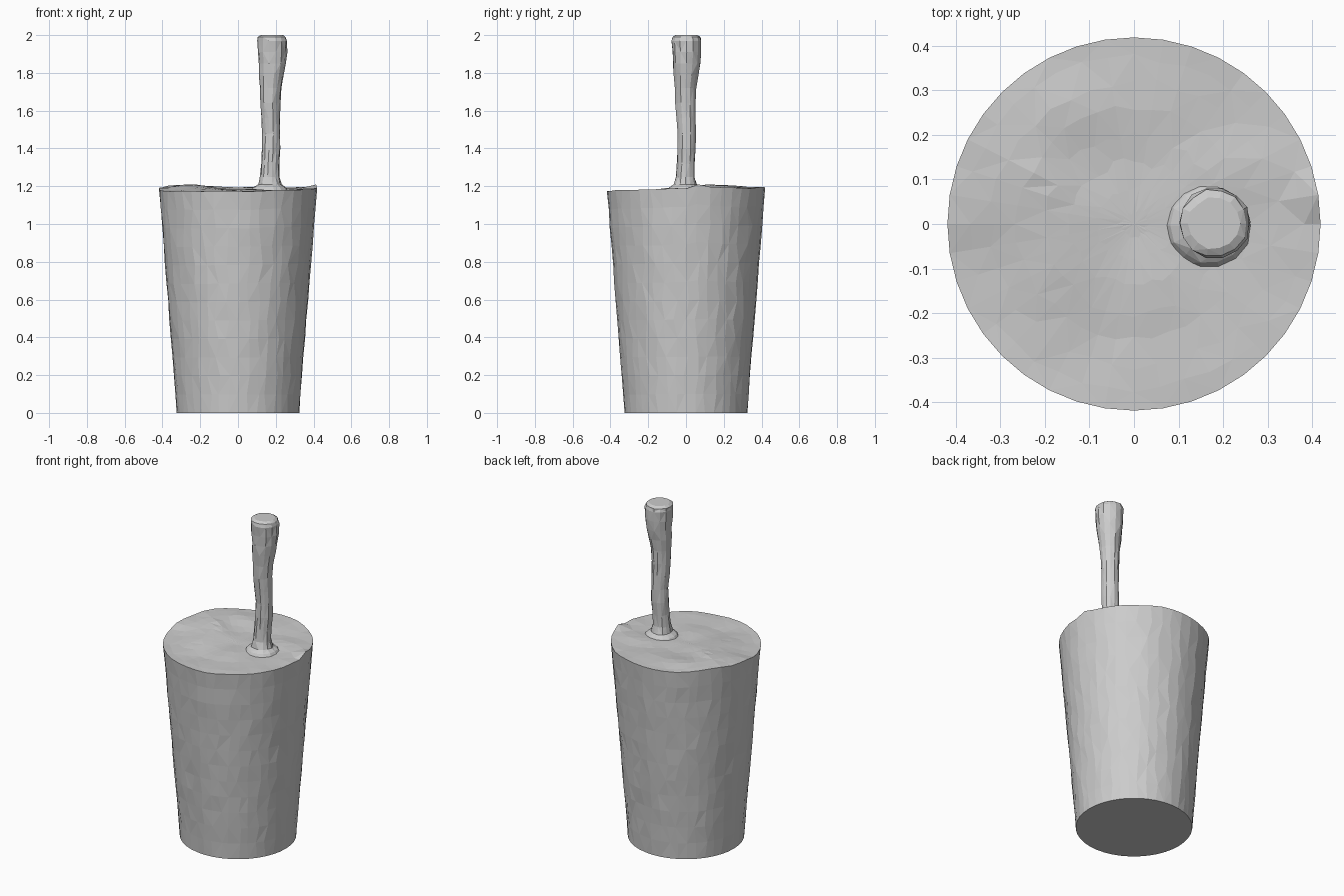
import bpy, bmesh, math, random
from mathutils import Vector, noise

if "Cube" in bpy.data.objects:
    bpy.data.objects.remove(bpy.data.objects["Cube"])

random.seed(4)
SIDES = 40
STICK_X = 0.178


def surface_height(x, y):
    """Gently choppy fill level, lower at the front and raised around the stick."""
    n = noise.noise(Vector((x * 5 + 3, y * 8 + 1, 0.5)))
    h = 1.186 + 0.022 * y + 0.014 * n
    for px, py, amp, width in ((-0.30, 0.15, 0.018, 0.12), (-0.20, 0.10, 0.012, 0.04),
                               (0.40, 0.08, 0.03, 0.035), (-0.08, -0.25, -0.014, 0.08)):
        h += amp * math.exp(-((x - px) ** 2 + (y - py) ** 2) / width ** 2)
    return h


def skin_rings(bm, rings, cap_start, cap_end):
    """Join successive rings with alternating triangles and cap the ends."""
    n = len(rings[0])
    for k, (a, b) in enumerate(zip(rings, rings[1:])):
        for i in range(n):
            j = (i + 1) % n
            if (i + k) % 2:
                bm.faces.new((a[i], a[j], b[j]))
                bm.faces.new((a[i], b[j], b[i]))
            else:
                bm.faces.new((a[i], a[j], b[i]))
                bm.faces.new((a[j], b[j], b[i]))
    if cap_start:
        bm.faces.new(rings[0][::-1])
    if cap_end:
        centre = sum((v.co for v in rings[-1]), Vector()) / n
        tip = bm.verts.new(centre)
        for i in range(n):
            bm.faces.new((rings[-1][i], rings[-1][(i + 1) % n], tip))


def finish(bm, name):
    bmesh.ops.recalc_face_normals(bm, faces=bm.faces)
    mesh = bpy.data.meshes.new(name)
    bm.to_mesh(mesh)
    bm.free()
    obj = bpy.data.objects.new(name, mesh)
    bpy.context.collection.objects.link(obj)
    return obj


# Tapered cup wall and its wavy filled top, as one closed body
bm = bmesh.new()
rings = []
for k in range(13):
    t = k / 12
    ring = []
    for i in range(SIDES):
        inside = 0 < k < 12
        a = 2 * math.pi * (i + (random.uniform(-0.25, 0.25) if inside else 0)) / SIDES
        r = 0.325 + 0.094 * t + (random.uniform(-0.003, 0.001) if inside else 0)
        x, y = r * math.cos(a), r * math.sin(a)
        ring.append(bm.verts.new((x, y, surface_height(x, y) * t)))
    rings.append(ring)
for r0 in (0.375, 0.32, 0.26, 0.20, 0.14, 0.08, 0.03):
    ring = []
    for i in range(SIDES):
        a = 2 * math.pi * i / SIDES
        r = r0 + random.uniform(-0.01, 0.01)
        x, y = r * math.cos(a), r * math.sin(a)
        ring.append(bm.verts.new((x, y, surface_height(x, y))))
    rings.append(ring)
skin_rings(bm, rings, True, True)
finish(bm, "filled_cup")

# Stick with a flared foot, slim waist and club-shaped top
profile = ((1.16, 0.11), (1.195, 0.085), (1.21, 0.062), (1.25, 0.050), (1.32, 0.047),
           (1.40, 0.049), (1.48, 0.048), (1.56, 0.051), (1.64, 0.053), (1.72, 0.057),
           (1.79, 0.066), (1.85, 0.072), (1.91, 0.077), (1.97, 0.080), (1.99, 0.075),
           (2.0, 0.058))
bm = bmesh.new()
rings = []
for z, r0 in profile:
    sway = 0.004 * math.sin(z * 14)
    ox = STICK_X - 0.006 * max(0, min(1, (1.9 - z) / 0.4)) + sway
    ring = []
    for i in range(14):
        a = 2 * math.pi * i / 14
        r = r0 + random.uniform(-0.003, 0.003)
        ring.append(bm.verts.new((ox + r * math.cos(a), sway + r * math.sin(a), z)))
    rings.append(ring)
skin_rings(bm, rings, True, True)
finish(bm, "stick")
